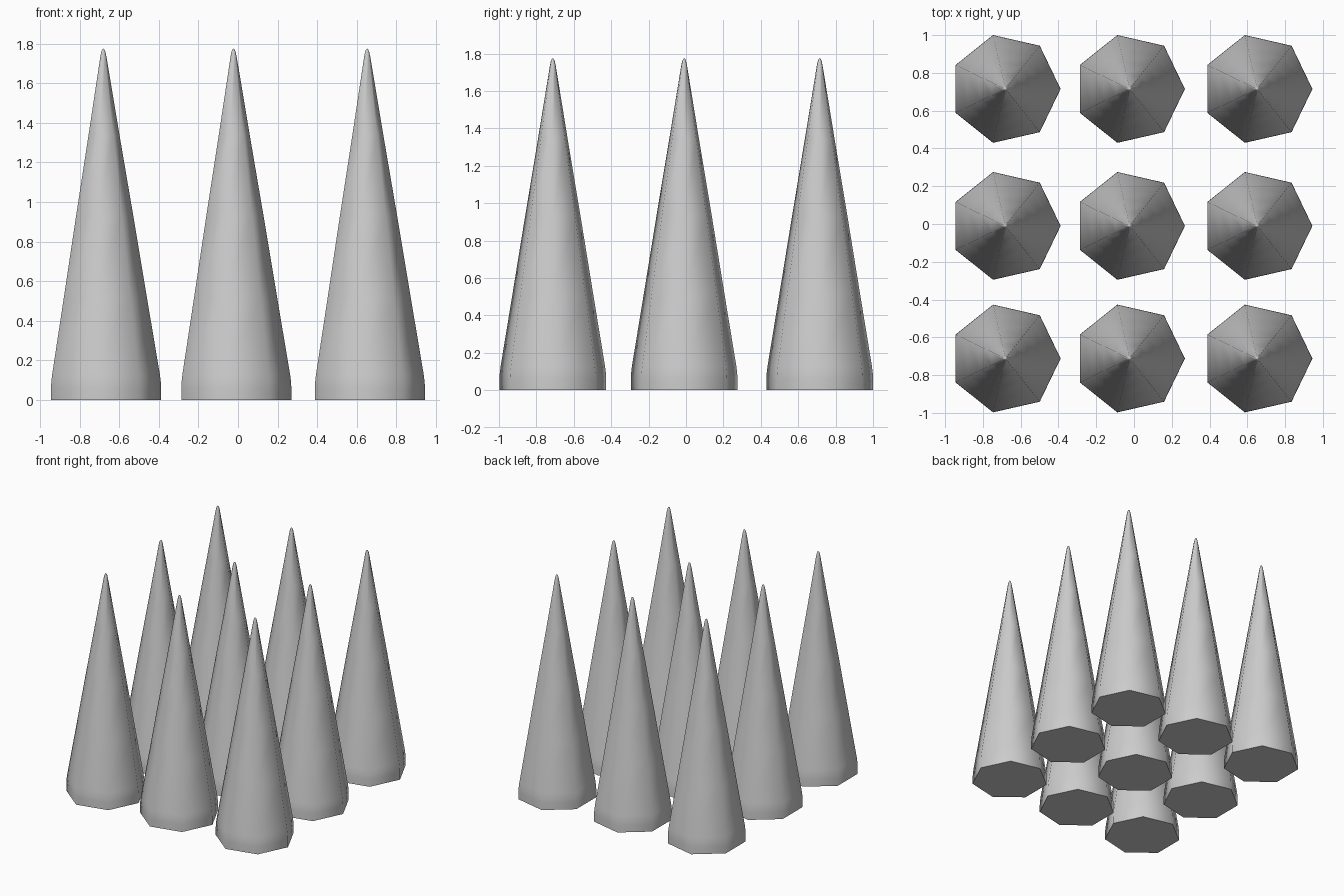
import bpy, bmesh, math

if "Cube" in bpy.data.objects:
    bpy.data.objects.remove(bpy.data.objects["Cube"])

SIDES = 7
# spike profile: (radius, height), short upright foot then a long taper to a blunt tip
PROFILE = [(0.2925, 0.0), (0.2925, 0.06), (0.291, 0.09), (0.286, 0.13),
           (0.222, 0.51), (0.152, 0.93), (0.082, 1.34),
           (0.016, 1.735), (0.011, 1.758), (0.006, 1.77)]
TIP = 1.775


def spike_mesh():
    bm = bmesh.new()
    rings = []
    for r, z in PROFILE:
        rings.append([bm.verts.new((r * math.cos(2 * math.pi * i / SIDES),
                                    r * math.sin(2 * math.pi * i / SIDES), z))
                      for i in range(SIDES)])
    for a, b in zip(rings, rings[1:]):
        for i in range(SIDES):
            j = (i + 1) % SIDES
            bm.faces.new((a[i], a[j], b[j], b[i]))
    # tip and flat base
    tip = bm.verts.new((0, 0, TIP))
    for i in range(SIDES):
        bm.faces.new((rings[-1][i], rings[-1][(i + 1) % SIDES], tip))
    base = bm.faces.new(rings[0][::-1])
    # smooth sides, crisp base edge
    for f in bm.faces:
        f.smooth = f is not base
    for e in base.edges:
        e.smooth = False
    me = bpy.data.meshes.new("spike")
    bm.to_mesh(me)
    bm.free()
    return me


# three by three grid of spikes
mesh = spike_mesh()
for row, y in enumerate((-0.712, -0.01, 0.715)):
    for col, x in enumerate((-0.681, -0.023, 0.652)):
        ob = bpy.data.objects.new(f"spike_{row + 1}_{col + 1}", mesh)
        ob.location = (x, y, 0)
        bpy.context.collection.objects.link(ob)
